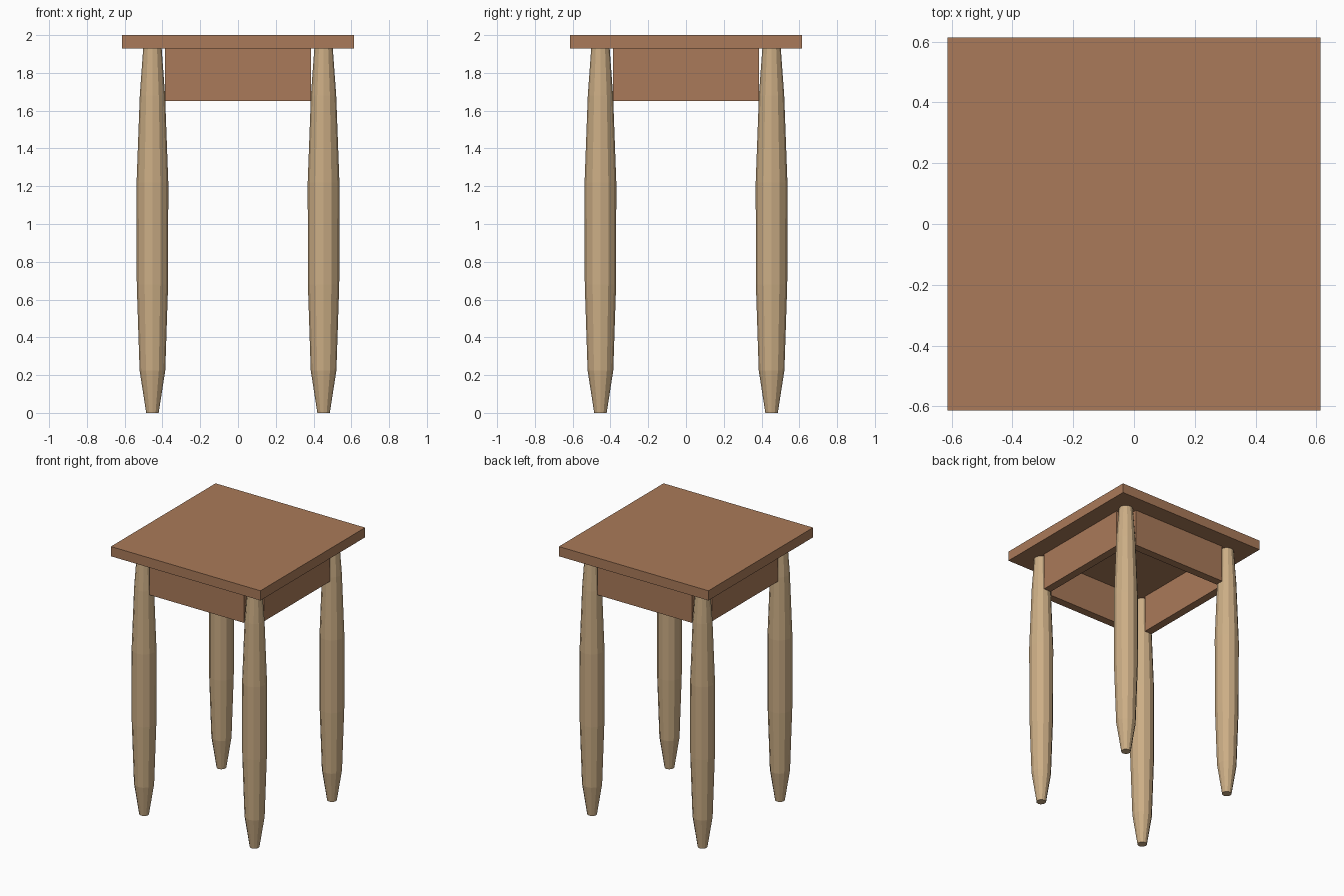
import bpy, bmesh, math

if "Cube" in bpy.data.objects:
    bpy.data.objects.remove(bpy.data.objects["Cube"])


def material(name, rgb):
    m = bpy.data.materials.new(name)
    m.diffuse_color = (*rgb, 1)
    m.use_nodes = True
    m.node_tree.nodes["Principled BSDF"].inputs["Base Color"].default_value = m.diffuse_color
    return m


TOP_WOOD = material("reddish brown wood", (0.40, 0.195, 0.10))
LEG_WOOD = material("light tan wood", (0.60, 0.42, 0.235))


def add_object(name, bm, mat):
    bmesh.ops.recalc_face_normals(bm, faces=bm.faces)
    mesh = bpy.data.meshes.new(name)
    bm.to_mesh(mesh)
    bm.free()
    mesh.materials.append(mat)
    bpy.context.collection.objects.link(bpy.data.objects.new(name, mesh))


def box(name, center, size, mat):
    bm = bmesh.new()
    bmesh.ops.create_cube(bm, size=1)
    for v in bm.verts:
        v.co = [c + p * s for c, p, s in zip(center, v.co, size)]
    add_object(name, bm, mat)


def turned_leg(name, x, y, profile, sides=12):
    bm = bmesh.new()
    rings = []
    for r, z in profile:
        rings.append([bm.verts.new((x + r * math.cos(2 * math.pi * i / sides),
                                    y + r * math.sin(2 * math.pi * i / sides), z))
                      for i in range(sides)])
    for a, b in zip(rings, rings[1:]):
        for i in range(sides):
            j = (i + 1) % sides
            bm.faces.new((a[i], a[j], b[j], b[i]))
    bm.faces.new(rings[0])
    bm.faces.new(rings[-1])
    add_object(name, bm, LEG_WOOD)


TOP_Z, APRON_Z, LEG = 1.928, 1.652, 0.453

# Square top slab
box("table_top", (0, 0, (2 + TOP_Z) / 2), (1.226, 1.226, 2 - TOP_Z), TOP_WOOD)

# Apron boards between the legs
mid, height = (TOP_Z + APRON_Z) / 2, TOP_Z - APRON_Z
for side, s in (("front", -1), ("back", 1)):
    box(side + "_apron", (0, s * LEG, mid), (0.774, 0.06, height), TOP_WOOD)
for side, s in (("left", -1), ("right", 1)):
    box(side + "_apron", (s * LEG, 0, mid), (0.06, 0.774, height), TOP_WOOD)

# Faceted, bulging legs with tapered feet
PROFILE = [(0.033, 0), (0.068, 0.225), (0.083, 0.68), (0.084, 1.22),
           (0.067, 1.68), (0.049, TOP_Z)]
for fb, sy in (("front", -1), ("back", 1)):
    for lr, sx in (("left", -1), ("right", 1)):
        turned_leg(f"{fb}_{lr}_leg", sx * LEG, sy * LEG, PROFILE)
